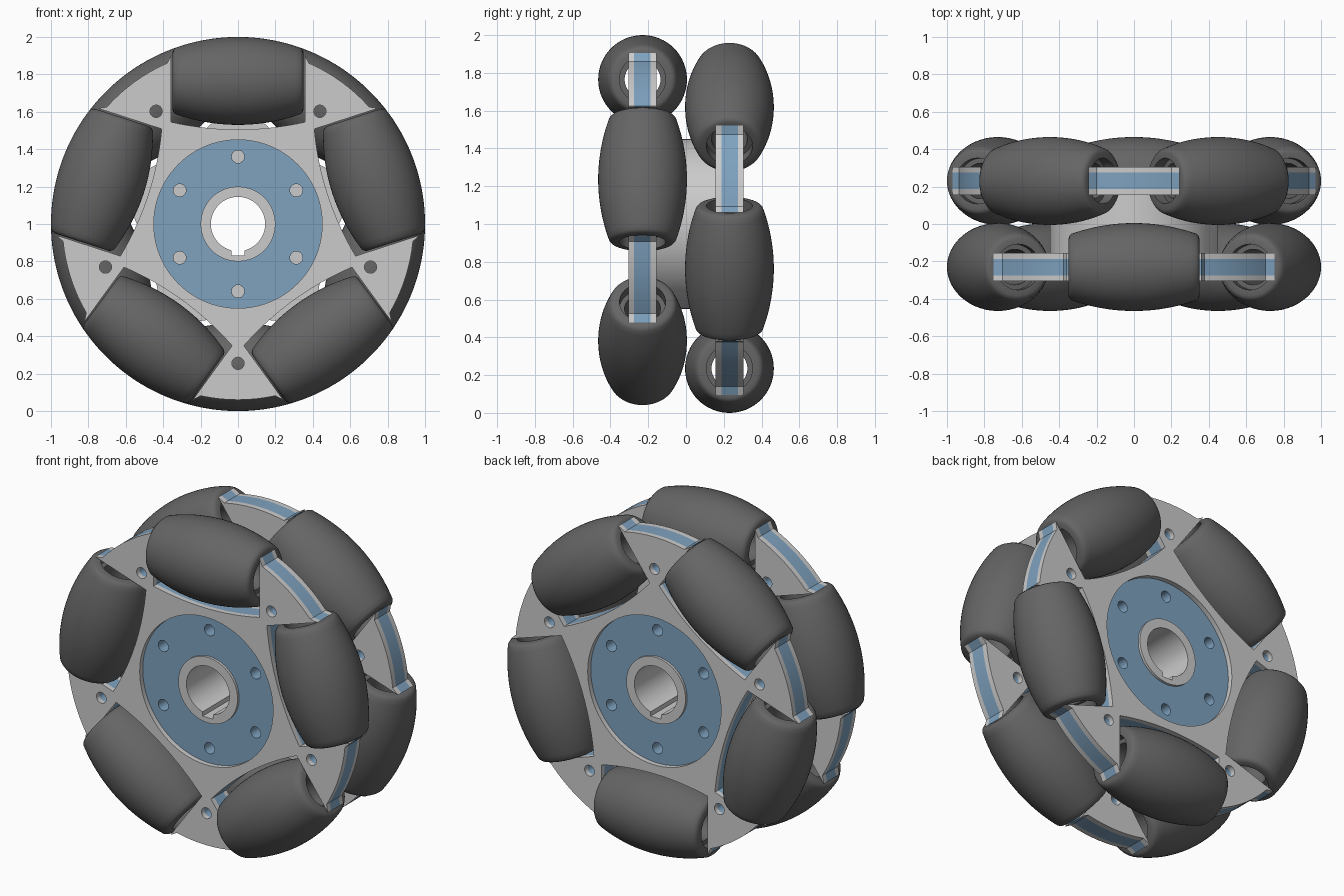
import bpy, bmesh, math
from math import sin, cos, radians, sqrt

if "Cube" in bpy.data.objects:
    bpy.data.objects.remove(bpy.data.objects["Cube"])

def material(name, rgb):
    m = bpy.data.materials.new(name)
    m.diffuse_color = (*rgb, 1)
    m.use_nodes = True
    m.node_tree.nodes["Principled BSDF"].inputs["Base Color"].default_value = m.diffuse_color
    return m

BLUE = material("blue_core", (0.21, 0.36, 0.52))
DARK = material("dark_rubber", (0.13, 0.13, 0.13))
CZ = 1.0        # axle height
ROW_Y = 0.23    # distance of each roller row from the middle
AXIS_R = 0.765  # distance of roller axes from the wheel axle
HALF_L = 0.35   # half length of a roller

def circle(r, cx=0, cy=0, n=96):
    return [(cx + r * cos(2 * math.pi * i / n), cy + r * sin(2 * math.pi * i / n)) for i in range(n)]

def finish(me, name, mat):
    me.shade_smooth()
    me.set_sharp_from_angle(angle=radians(30))
    if mat:
        me.materials.append(mat)
    ob = bpy.data.objects.new(name, me)
    bpy.context.collection.objects.link(ob)
    return ob

def slab(name, loops, y0, y1, mat=None):
    """Flat outline with holes, drawn in x/z round the axle and thickened from y0 to y1."""
    cu = bpy.data.curves.new(name + "_outline", 'CURVE')
    cu.dimensions, cu.fill_mode = '2D', 'BOTH'
    cu.extrude = abs(y1 - y0) / 2
    for pts in loops:
        s = cu.splines.new('POLY')
        s.points.add(len(pts) - 1)
        for p, (x, y) in zip(s.points, pts):
            p.co = (x, y, 0, 1)
        s.use_cyclic_u = True
    tmp = bpy.data.objects.new(name + "_outline", cu)
    bpy.context.collection.objects.link(tmp)
    dg = bpy.context.evaluated_depsgraph_get()
    me = bpy.data.meshes.new_from_object(tmp.evaluated_get(dg))
    bpy.data.objects.remove(tmp)
    bm = bmesh.new()
    bm.from_mesh(me)
    bmesh.ops.remove_doubles(bm, verts=bm.verts, dist=1e-5)
    bmesh.ops.recalc_face_normals(bm, faces=bm.faces)
    bm.to_mesh(me)
    bm.free()
    me.materials.clear()
    ob = finish(me, name, mat)
    ob.rotation_euler = (math.pi / 2, 0, 0)
    ob.location = (0, (y0 + y1) / 2, CZ)
    return ob

def star(first):
    """Five-armed outline: roller pockets at first + 72k degrees, arms between them."""
    w, pts = 0.357, []
    for k in range(5):
        a = radians(first + 72 * k)
        c, s = cos(a), sin(a)
        # pocket: side, curved floor, side
        pocket = [(0.905, -w)]
        for i in range(17):
            t = -w + 2 * w * i / 16
            pocket.append((0.505 + 0.04 * (t / w) ** 2, t))
        pocket.append((0.905, w))
        pts += [(r * c - t * s, r * s + t * c) for r, t in pocket]
        # rounded arm tip
        for i in range(9):
            b = a + radians(36 - 12.3 + 24.6 * i / 8)
            pts.append((0.94 * cos(b), 0.94 * sin(b)))
    return pts

# roller: barrel following the wheel's outer circle, with stepped bore
def roller_mesh():
    end = sqrt(1 - HALF_L ** 2) - AXIS_R
    half = [(0.0, 0.095), (0.29, 0.095), (0.29, 0.122), (HALF_L, 0.122),
            (HALF_L, end - 0.018), (HALF_L - 0.006, end - 0.004)]
    ts = [0.333 - 0.333 * i / 12 for i in range(13)]
    half += [(t, sqrt(1 - t * t) - AXIS_R) for t in ts]
    prof = half + [(-x, r) for x, r in half[-2:0:-1]]
    n, m = 64, len(prof)
    bm = bmesh.new()
    rings = [[bm.verts.new((x, r * cos(2 * math.pi * j / n), r * sin(2 * math.pi * j / n)))
              for j in range(n)] for x, r in prof]
    for i in range(m):
        A, B = rings[i], rings[(i + 1) % m]
        for j in range(n):
            q = (j + 1) % n
            bm.faces.new((A[j], B[j], B[q], A[q]))
    bmesh.ops.recalc_face_normals(bm, faces=bm.faces)
    me = bpy.data.meshes.new("roller")
    bm.to_mesh(me)
    bm.free()
    me.shade_smooth()
    me.set_sharp_from_angle(angle=radians(40))
    me.materials.append(DARK)
    return me

roller = roller_mesh()

# two mirrored rows, the back one turned by half a step
for row, side, first in (("front", -1, 90), ("back", 1, 270)):
    outline = star(first)
    arm_holes = [circle(0.033, 0.745 * cos(a), 0.745 * sin(a), 24)
                 for a in (radians(first + 36 + 72 * k) for k in range(5))]
    hub_holes = [circle(0.034, 0.36 * cos(a), 0.36 * sin(a), 24)
                 for a in (radians(90 + 60 * k) for k in range(6))]
    slab(row + "_outer_plate", [outline, circle(0.45)] + arm_holes, side * 0.305, side * 0.275)
    slab(row + "_blue_core", [outline, circle(0.2)] + arm_holes + hub_holes,
         side * 0.275, side * 0.187, BLUE)
    slab(row + "_inner_plate", [outline, circle(0.2)] + arm_holes, side * 0.187, side * 0.155)
    for k in range(5):
        a = radians(first + 72 * k)
        ob = bpy.data.objects.new(f"{row}_roller_{k + 1}", roller)
        bpy.context.collection.objects.link(ob)
        ob.location = (AXIS_R * cos(a), side * ROW_Y, CZ + AXIS_R * sin(a))
        ob.rotation_euler = (0, -(a + math.pi / 2), 0)

# hub drum between the rows
slab("hub_drum", [circle(0.45), circle(0.2)], -0.155, 0.155)

# keyed sleeve through the middle
kw = math.asin(0.035 / 0.145)
bore = [(0.145 * cos(b), 0.145 * sin(b)) for b in
        (-math.pi / 2 + kw + (2 * math.pi - 2 * kw) * i / 80 for i in range(81))]
bore += [(-0.035, -0.168), (0.035, -0.168)]
slab("keyed_sleeve", [circle(0.2), bore], -0.29, 0.29)
